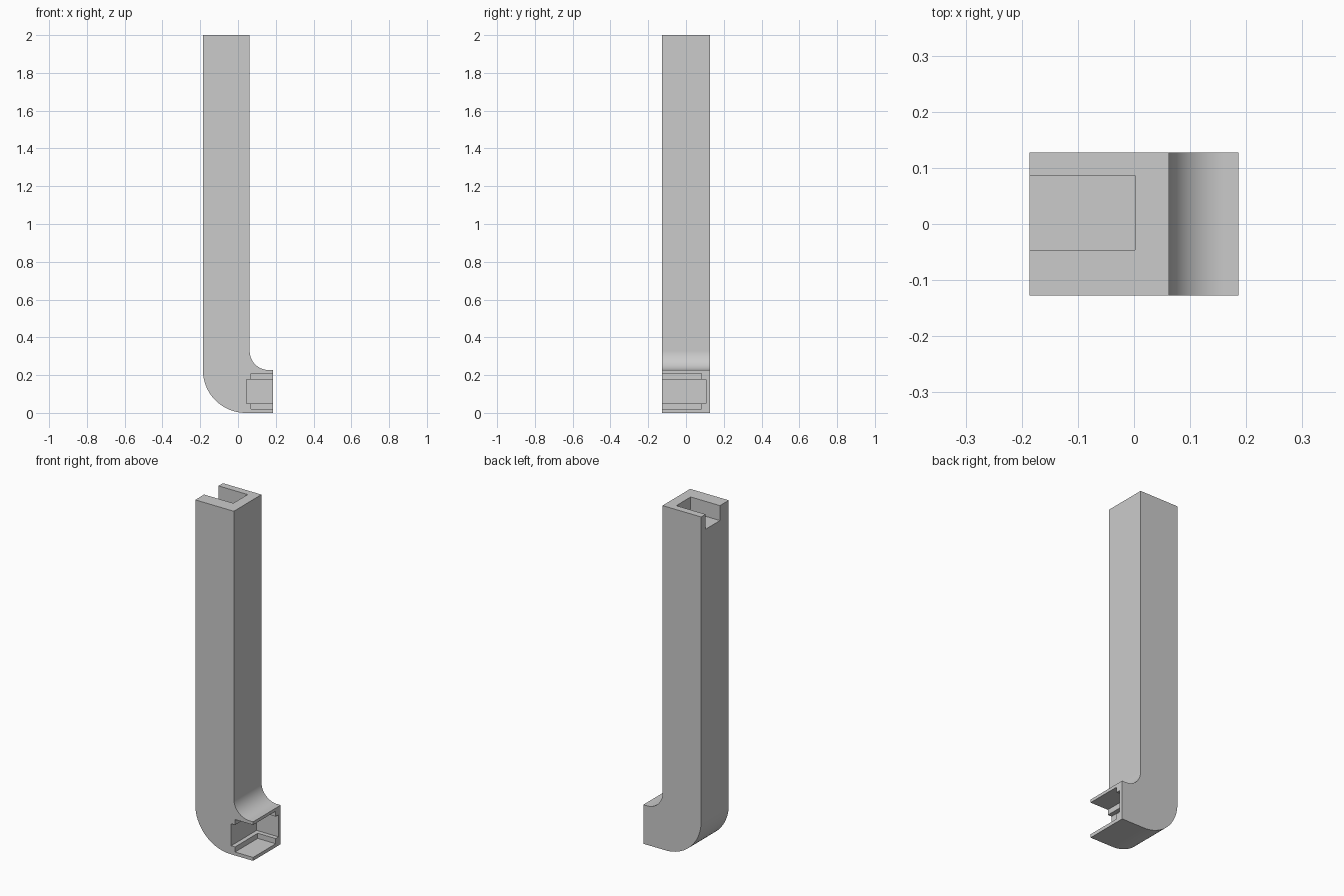
import bpy, bmesh, math
from mathutils import Vector

cube = bpy.data.objects.get("Cube")
if cube:
    bpy.data.objects.remove(cube, do_unlink=True)

HALF_X, HALF_Y, HEIGHT = 0.186, 0.127, 2.0
POST_X, FOOT_TOP = 0.062, 0.227
BEND_R, FILLET_R, STEPS = 0.227, 0.1, 28
OVER = 0.1  # how far cutters reach beyond the body

grey = bpy.data.materials.new("plain grey")
grey.use_nodes = True
grey.diffuse_color = (0.6, 0.6, 0.6, 1)
grey.node_tree.nodes["Principled BSDF"].inputs["Base Color"].default_value = (0.6, 0.6, 0.6, 1)


def add_object(name, bm):
    bmesh.ops.recalc_face_normals(bm, faces=bm.faces)
    mesh = bpy.data.meshes.new(name)
    bm.to_mesh(mesh)
    bm.free()
    mesh.materials.append(grey)
    obj = bpy.data.objects.new(name, mesh)
    bpy.context.collection.objects.link(obj)
    return obj


def arc(cx, cz, r, start, end):
    angles = [math.radians(start + (end - start) * i / STEPS) for i in range(STEPS + 1)]
    return [(cx + r * math.cos(a), cz + r * math.sin(a)) for a in angles]


def cut_box(target, name, low, high):
    """Subtract a box given by two corners."""
    low, high = Vector(low), Vector(high)
    bm = bmesh.new()
    bmesh.ops.create_cube(bm, size=1)
    for v in bm.verts:
        v.co = (low + high) / 2 + v.co * (high - low)
    cutter = add_object(name, bm)
    cutter.hide_render = True
    mod = target.modifiers.new(name, 'BOOLEAN')
    mod.operation, mod.solver, mod.object = 'DIFFERENCE', 'EXACT', cutter
    bpy.context.view_layer.objects.active = target
    bpy.ops.object.modifier_apply(modifier=name)
    bpy.data.objects.remove(cutter, do_unlink=True)


# Post with a rounded heel and a short foot, extruded from its side profile
profile = [(-HALF_X, HEIGHT)]
profile += arc(-HALF_X + BEND_R, BEND_R, BEND_R, 180, 270)
profile += [(HALF_X, 0), (HALF_X, FOOT_TOP)]
profile += arc(POST_X + FILLET_R, FOOT_TOP + FILLET_R, FILLET_R, 270, 180)
profile += [(POST_X, HEIGHT)]
bm = bmesh.new()
side = bm.faces.new([bm.verts.new((x, -HALF_Y, z)) for x, z in profile])
extruded = bmesh.ops.extrude_face_region(bm, geom=[side])
bmesh.ops.translate(bm, vec=(0, 2 * HALF_Y, 0),
                    verts=[g for g in extruded["geom"] if isinstance(g, bmesh.types.BMVert)])
post = add_object("bent_post", bm)

# Slot in the top, open to one side
cut_box(post, "top_slot", (-HALF_X - OVER, -0.046, HEIGHT - 0.087), (0.002, 0.086, HEIGHT + OVER))

# Stepped socket in the foot: deep middle channel and taller, shallower mouth
cut_box(post, "socket_channel", (0.045, -HALF_Y - OVER, 0.05), (HALF_X + OVER, 0.107, 0.178))
cut_box(post, "socket_mouth", (0.07, -HALF_Y - OVER, 0.02), (HALF_X + OVER, 0.081, 0.209))

# Smooth bends, crisp edges
bpy.ops.object.select_all(action='DESELECT')
post.select_set(True)
bpy.context.view_layer.objects.active = post
bpy.ops.object.shade_smooth_by_angle(angle=math.radians(30))
weighted = post.modifiers.new("flat_side_normals", 'WEIGHTED_NORMAL')
weighted.keep_sharp = True
